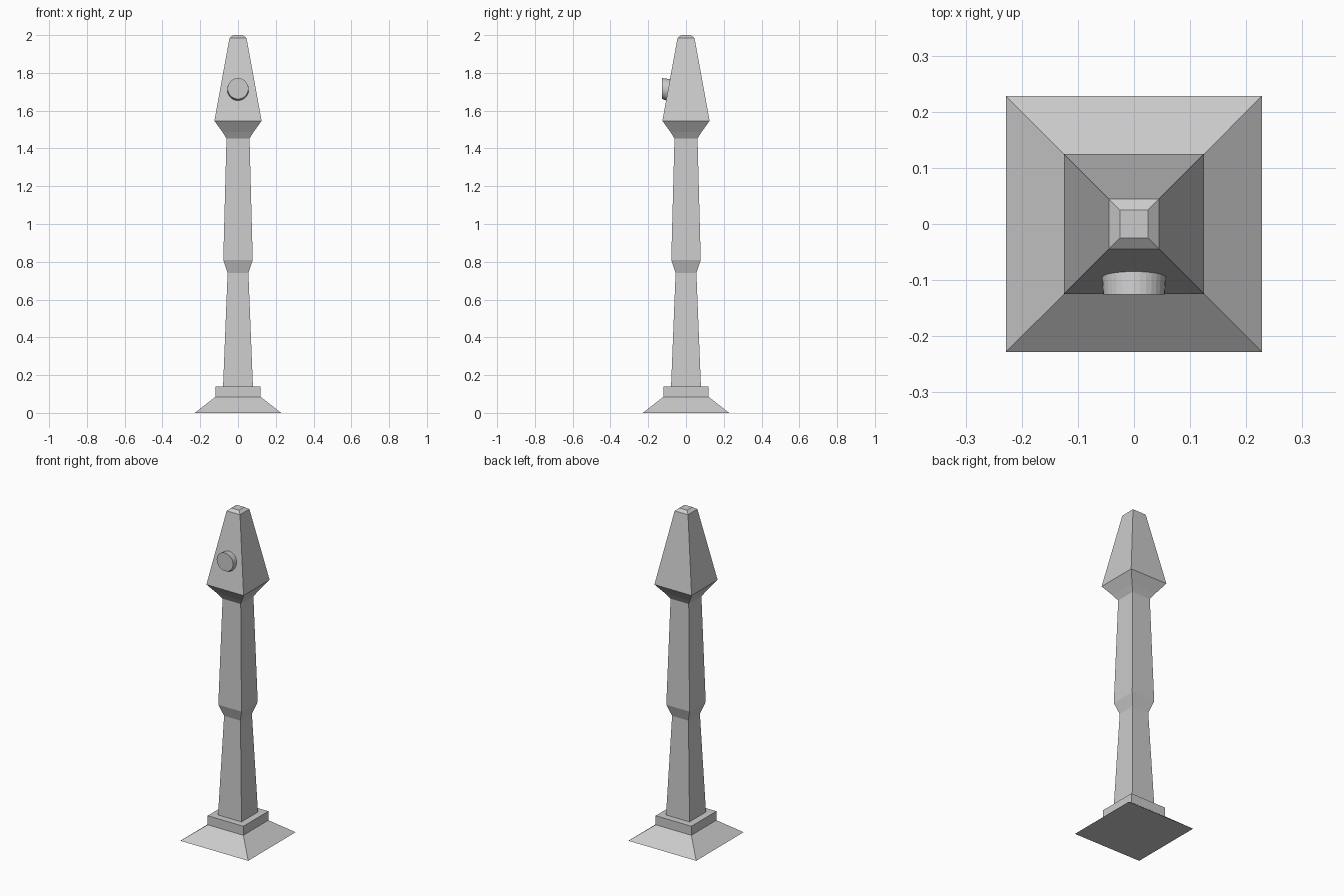
import bpy, bmesh
from math import sin, cos, tau

if "Cube" in bpy.data.objects:
    bpy.data.objects.remove(bpy.data.objects["Cube"])


def loft(name, rings):
    """Skin a stack of equal-sized vertex rings and cap both ends."""
    bm = bmesh.new()
    loops = [[bm.verts.new(p) for p in ring] for ring in rings]
    n = len(loops[0])
    for a, b in zip(loops, loops[1:]):
        for i in range(n):
            j = (i + 1) % n
            bm.faces.new((a[i], a[j], b[j], b[i]))
    bm.faces.new(loops[0][::-1])
    bm.faces.new(loops[-1])
    bmesh.ops.recalc_face_normals(bm, faces=bm.faces)
    mesh = bpy.data.meshes.new(name)
    bm.to_mesh(mesh)
    bm.free()
    obj = bpy.data.objects.new(name, mesh)
    bpy.context.collection.objects.link(obj)
    return obj


def square(h, z):
    return [(-h, -h, z), (h, -h, z), (h, h, z), (-h, h, z)]


# One square column: flared foot, plinth, two-stage shaft, tapered head
profile = [(0.228, 0), (0.12, 0.085), (0.12, 0.14), (0.079, 0.14),
           (0.055, 0.74), (0.078, 0.81), (0.061, 1.453), (0.083, 1.488),
           (0.125, 1.546), (0.045, 1.985), (0.025, 2.0)]
loft("square_post", [square(h, z) for h, z in profile])


# Round button on the sloping front of the head
def face_y(z):
    return -0.125 + 0.08 * (z - 1.546) / 0.439


SIDES = 32
angles = [tau * i / SIDES for i in range(SIDES)]
front = [(0.055 * cos(a), -0.126, 1.717 + 0.055 * sin(a)) for a in angles]
back = []
for a in angles:
    z = 1.71 + 0.057 * sin(a)
    back.append((0.057 * cos(a), face_y(z) + 0.002, z))
loft("front_button", [front, back])
